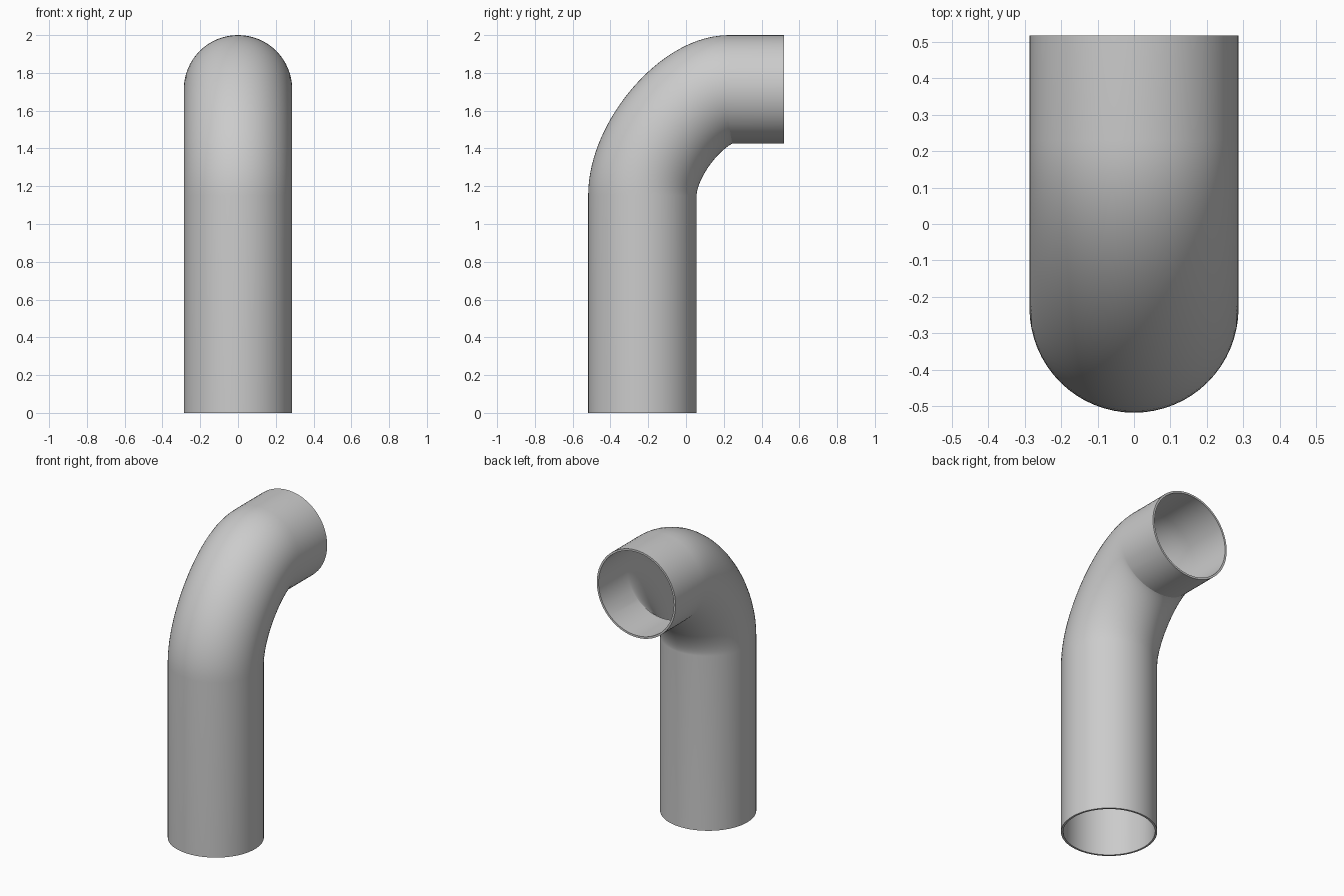
import bpy, bmesh, math
from mathutils import Vector
from mathutils.geometry import interpolate_bezier

default = bpy.data.objects.get("Cube")
if default:
    bpy.data.objects.remove(default)

RADIUS, WALL, SIDES = 0.287, 0.013, 64
CENTRE_Y, TOP_Z, END_Y = -0.231, 1.713, 0.518

mat = bpy.data.materials.new("pipe_grey")
mat.use_nodes = True
grey = (0.6, 0.6, 0.6, 1)
mat.diffuse_color = grey
mat.node_tree.nodes["Principled BSDF"].inputs["Base Color"].default_value = grey

# Centre line: upright run, bend, short level run
bend_start = Vector((0, CENTRE_Y, 1.15))
bend_end = Vector((0, 0.23, TOP_Z))
bend = interpolate_bezier(bend_start, bend_start + Vector((0, 0, 0.25)),
                          bend_end - Vector((0, 0.19, 0)), bend_end, 33)
path = [Vector((0, CENTRE_Y, 0))] + bend + [Vector((0, END_Y, TOP_Z))]
tangents = [(b - a).normalized() for a, b in zip(path[:-2], path[2:])]
tangents = [Vector((0, 0, 1))] + tangents + [Vector((0, 1, 0))]
tangents[1], tangents[-2] = tangents[0], tangents[-1]


def ring(bm, centre, tangent, radius):
    side = Vector((1, 0, 0))
    up = tangent.cross(side)
    angles = [math.tau * i / SIDES for i in range(SIDES)]
    return [bm.verts.new(centre + radius * (side * math.cos(a) + up * math.sin(a)))
            for a in angles]


# Pipe: outer skin, then inner skin back again, joined by rims
bm = bmesh.new()
stations = list(zip(path, tangents))
rings = [ring(bm, c, t, RADIUS) for c, t in stations]
rings += [ring(bm, c, t, RADIUS - WALL) for c, t in reversed(stations)]
for k, lower in enumerate(rings):
    upper = rings[(k + 1) % len(rings)]
    for i in range(SIDES):
        j = (i + 1) % SIDES
        bm.faces.new((lower[i], lower[j], upper[j], upper[i]))
bmesh.ops.recalc_face_normals(bm, faces=bm.faces)

mesh = bpy.data.meshes.new("bent_pipe")
bm.to_mesh(mesh)
bm.free()
mesh.materials.append(mat)
pipe = bpy.data.objects.new("bent_pipe", mesh)
bpy.context.collection.objects.link(pipe)

# Smooth skin with crisp rims
bpy.ops.object.select_all(action="DESELECT")
pipe.select_set(True)
bpy.context.view_layer.objects.active = pipe
bpy.ops.object.shade_smooth_by_angle(angle=math.radians(40))
